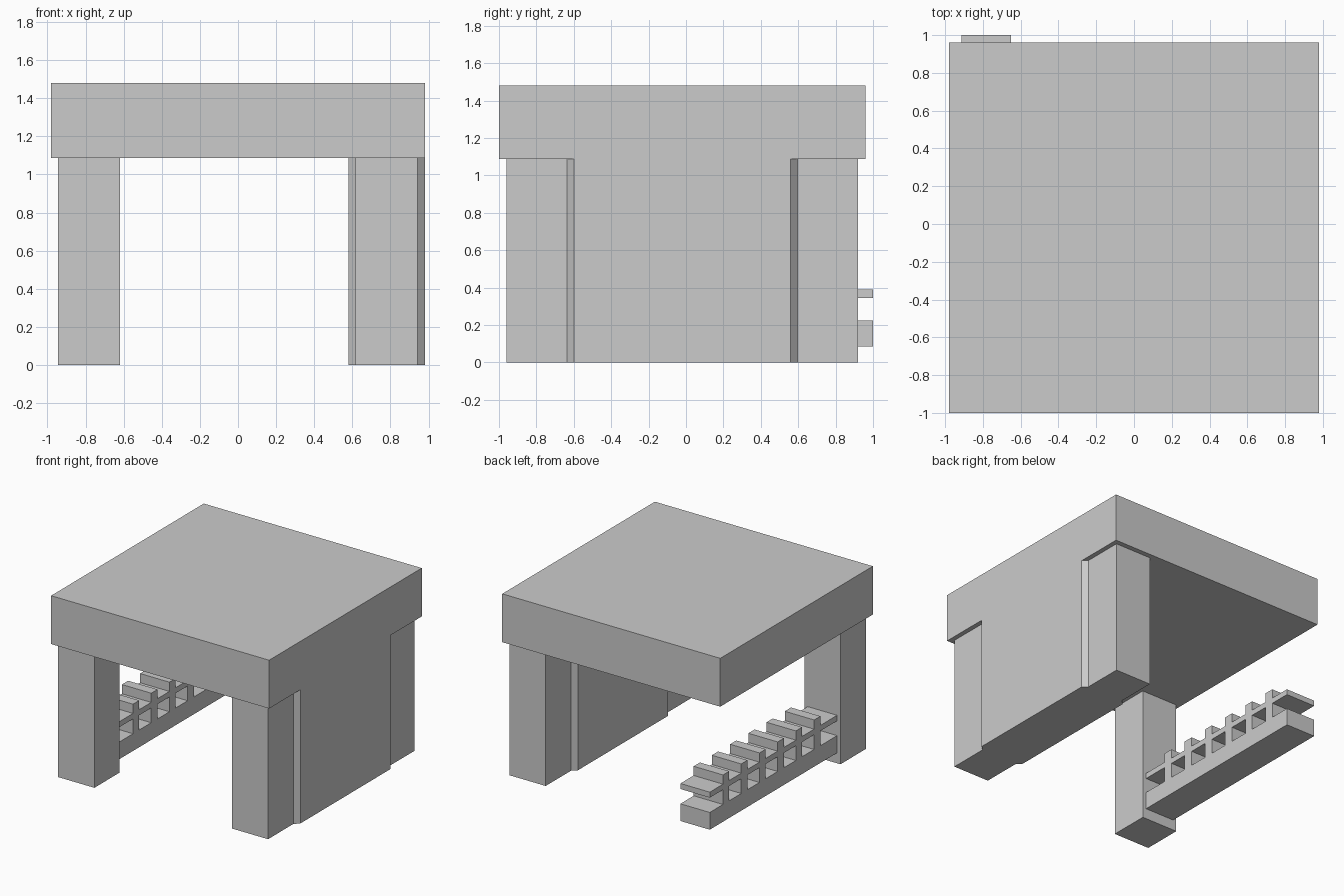
import bpy
import bmesh

if "Cube" in bpy.data.objects:
    bpy.data.objects.remove(bpy.data.objects["Cube"])


def finish(name, bm):
    """Turn a bmesh into a named flat-shaded object."""
    bmesh.ops.recalc_face_normals(bm, faces=bm.faces)
    mesh = bpy.data.meshes.new(name)
    bm.to_mesh(mesh)
    bm.free()
    obj = bpy.data.objects.new(name, mesh)
    bpy.context.collection.objects.link(obj)
    return obj


def prism(name, outline, z0, z1):
    """Extrude a plan outline from z0 up to z1."""
    bm = bmesh.new()
    face = bm.faces.new([bm.verts.new((x, y, z0)) for x, y in outline])
    top = bmesh.ops.extrude_face_region(bm, geom=[face])["geom"]
    verts = [g for g in top if isinstance(g, bmesh.types.BMVert)]
    bmesh.ops.translate(bm, verts=verts, vec=(0, 0, z1 - z0))
    return finish(name, bm)


def box(name, x, y, z):
    """Box from (min, max) pairs."""
    outline = [(x[0], y[0]), (x[1], y[0]), (x[1], y[1]), (x[0], y[1])]
    return prism(name, outline, *z)


EAVES = 1.087

# Roof slab
box("roof_slab", (-0.98, 0.98), (-1.0, 0.96), (EAVES, 1.48))

# Front left pillar
box("front_left_pillar", (-0.944, -0.619), (-0.96, -0.635), (0, EAVES))

# Right wall: pillar at each end, thicker middle with chamfered shoulders
cx, cy = 0.78, -0.02
quarter = [(0.2, 0.58), (0.1625, 0.615), (0.1625, 0.94)]
half = quarter + [(-x, y) for x, y in reversed(quarter)]
plan = half + [(-x, -y) for x, y in half]
prism("right_wall", [(cx + x, cy + y) for x, y in plan], 0, EAVES)

# Low fence on the left: two rails crossed by slab posts
fence_x = (-0.914, -0.65)
fence_y = (-0.635, 1.0)
box("fence_lower_rail", fence_x, fence_y, (0.085, 0.225))
box("fence_upper_rail", fence_x, fence_y, (0.345, 0.39))
for i in range(6):
    y = -0.38 + i * 0.234
    for part, z in (("lower", (0.225, 0.345)), ("upper", (0.39, 0.465))):
        box(f"fence_post_{part}_{i + 1}", fence_x, (y - 0.04, y + 0.04), z)
